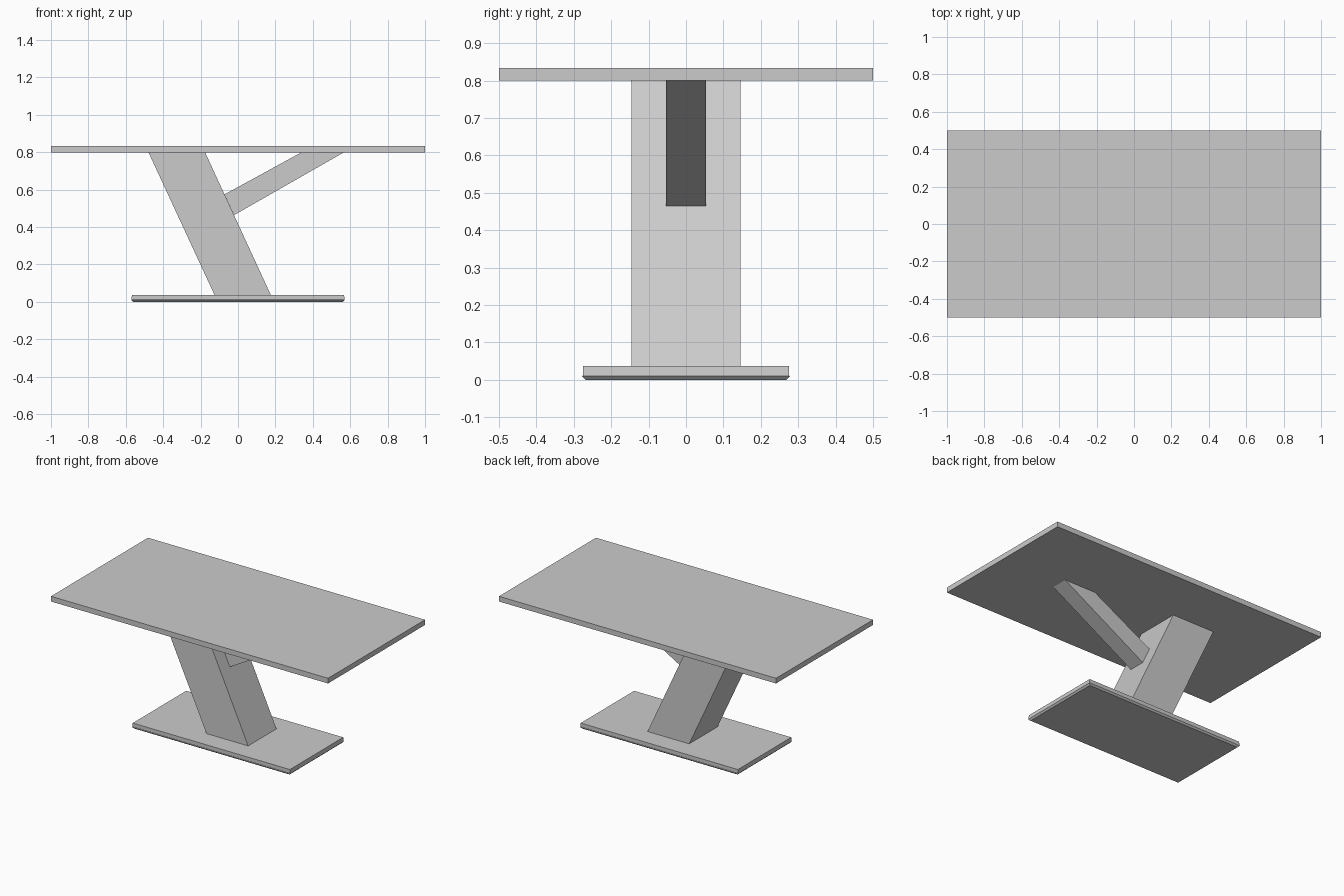
import bpy, bmesh

if "Cube" in bpy.data.objects:
    bpy.data.objects.remove(bpy.data.objects["Cube"])

grey = bpy.data.materials.new("plain grey")
grey.diffuse_color = (0.6, 0.6, 0.6, 1)
grey.use_nodes = True
grey.node_tree.nodes["Principled BSDF"].inputs["Base Color"].default_value = grey.diffuse_color


def finish(name, bm):
    bmesh.ops.recalc_face_normals(bm, faces=bm.faces)
    me = bpy.data.meshes.new(name)
    bm.to_mesh(me)
    bm.free()
    me.materials.append(grey)
    ob = bpy.data.objects.new(name, me)
    bpy.context.collection.objects.link(ob)
    return ob


def stacked(name, layers):
    """Rectangular slab lofted through (half x, half y, z) layers."""
    bm = bmesh.new()
    rings = [[bm.verts.new((sx * hx, sy * hy, z))
              for sx, sy in ((-1, -1), (1, -1), (1, 1), (-1, 1))]
             for hx, hy, z in layers]
    bm.faces.new(rings[0])
    bm.faces.new(rings[-1])
    for a, b in zip(rings, rings[1:]):
        for i in range(4):
            j = (i + 1) % 4
            bm.faces.new((a[i], a[j], b[j], b[i]))
    return finish(name, bm)


def extruded(name, profile, half_width):
    """Front (x, z) profile extruded symmetrically along y."""
    bm = bmesh.new()
    face = bm.faces.new([bm.verts.new((x, -half_width, z)) for x, z in profile])
    ext = bmesh.ops.extrude_face_region(bm, geom=[face])
    verts = [v for v in ext["geom"] if isinstance(v, bmesh.types.BMVert)]
    bmesh.ops.translate(bm, verts=verts, vec=(0, 2 * half_width, 0))
    return finish(name, bm)


# Table top
stacked("table_top", [(1, 0.5, 0.8), (1, 0.5, 0.834)])

# Foot plate with a chamfered underside
stacked("base_plate", [(0.56, 0.268, 0), (0.57, 0.278, 0.01),
                       (0.57, 0.275, 0.012), (0.567, 0.275, 0.037)])

# Broad slanted column
extruded("slanted_column",
         [(-0.125, 0.036), (0.176, 0.036), (-0.176, 0.8), (-0.479, 0.8)], 0.146)

# Narrow brace branching from the column up to the top
extruded("brace", [(-0.072, 0.575), (-0.021, 0.464), (0.567, 0.8), (0.34, 0.8)], 0.054)
